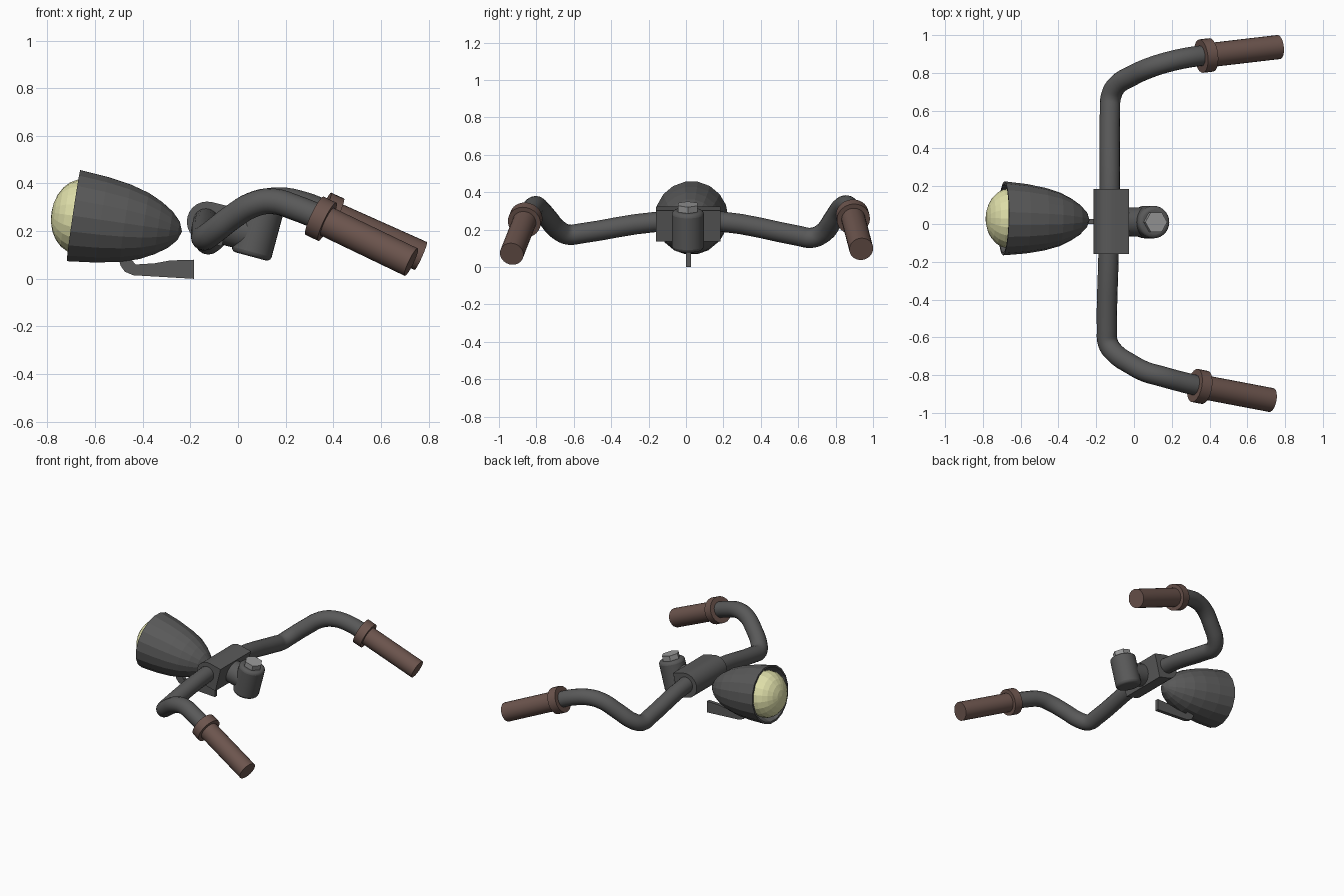
import bpy, bmesh, math
from mathutils import Vector, Matrix

if "Cube" in bpy.data.objects:
    bpy.data.objects.remove(bpy.data.objects["Cube"])


def material(name, rgb):
    m = bpy.data.materials.new(name)
    m.diffuse_color = (*rgb, 1)
    m.use_nodes = True
    m.node_tree.nodes["Principled BSDF"].inputs["Base Color"].default_value = m.diffuse_color
    return m


DARK = material("dark_metal", (0.10, 0.10, 0.10))
BROWN = material("brown_rubber", (0.15, 0.09, 0.075))
YELLOW = material("pale_yellow", (0.74, 0.74, 0.40))
STEEL = material("steel", (0.32, 0.32, 0.32))


def finish(ob, mat, smooth=None, bevel=0):
    ob.data.materials.append(mat)
    bpy.ops.object.select_all(action='DESELECT')
    ob.select_set(True)
    bpy.context.view_layer.objects.active = ob
    if bevel:
        b = ob.modifiers.new("bevel", 'BEVEL')
        b.width, b.segments, b.limit_method = bevel, 3, 'ANGLE'
        b.angle_limit = math.radians(50)
    if smooth:
        bpy.ops.object.shade_smooth_by_angle(angle=math.radians(smooth))
    return ob


def from_bmesh(name, bm):
    bmesh.ops.recalc_face_normals(bm, faces=bm.faces)
    me = bpy.data.meshes.new(name)
    bm.to_mesh(me)
    bm.free()
    ob = bpy.data.objects.new(name, me)
    bpy.context.collection.objects.link(ob)
    return ob


def rod(name, a, b, r, mat, sides=24, smooth=35, bevel=0):
    a, b = Vector(a), Vector(b)
    bm = bmesh.new()
    rot = (b - a).to_track_quat('Z', 'Y').to_matrix().to_4x4()
    bmesh.ops.create_cone(bm, cap_ends=True, segments=sides, radius1=r, radius2=r,
                          depth=(b - a).length, matrix=Matrix.Translation((a + b) / 2) @ rot)
    return finish(from_bmesh(name, bm), mat, smooth, bevel)


def extrude_xz(name, pts, y0, y1, mat, smooth=None):
    bm = bmesh.new()
    f = bm.faces.new([bm.verts.new((x, y0, z)) for x, z in pts])
    new = bmesh.ops.extrude_face_region(bm, geom=[f])["geom"]
    bmesh.ops.translate(bm, vec=(0, y1 - y0, 0),
                        verts=[v for v in new if isinstance(v, bmesh.types.BMVert)])
    return finish(from_bmesh(name, bm), mat, smooth)


# Bent handlebar tube
path = [(.36, -.862, .25), (.25, -.835, .295), (.14, -.805, .326), (.06, -.782, .31),
        (-.02, -.74, .262), (-.10, -.685, .20), (-.138, -.63, .173), (-.143, -.56, .18),
        (-.135, -.17, .24), (-.128, .18, .244), (-.127, .60, .167), (-.123, .67, .156),
        (-.095, .73, .18), (-.01, .785, .25), (.08, .826, .312), (.17, .855, .33),
        (.28, .88, .31), (.39, .895, .265)]
cu = bpy.data.curves.new("tube_path", 'CURVE')
cu.dimensions, cu.bevel_depth, cu.bevel_resolution, cu.resolution_u = '3D', .054, 6, 4
sp = cu.splines.new('BEZIER')
sp.bezier_points.add(len(path) - 1)
for bp, p in zip(sp.bezier_points, path):
    bp.co = p
    bp.handle_left_type = bp.handle_right_type = 'AUTO'
tube = bpy.data.objects.new("handlebar_tube", cu)
bpy.context.collection.objects.link(tube)
tube.select_set(True)
bpy.context.view_layer.objects.active = tube
bpy.ops.object.convert(target='MESH')
finish(bpy.context.object, DARK, 40)

# Grips with a collar at the inner end
for side, a, b in (("left", (.348, -.86, .252), (.727, -.932, .07)),
                   ("right", (.382, .892, .268), (.767, .937, .096))):
    a, b = Vector(a), Vector(b)
    d = (b - a).normalized()
    rod(side + "_grip", a, b, .064, BROWN)
    rod(side + "_grip_collar", a - d * .03, a + d * .03, .089, BROWN)

# Clamp: D-shaped section, tilted with the stem
tilt = math.radians(-14)
c, s = math.cos(tilt), math.sin(tilt)
dee = [(.08, -.085), (.08, .085)] + [
    (-.005 + .085 * math.cos(t), .085 * math.sin(t))
    for t in (math.pi * (.5 + i / 12) for i in range(13))]
dee = [(-.125 + x * c - z * s, .238 + x * s + z * c) for x, z in dee]
extrude_xz("bar_clamp", dee, -.16, .185, DARK, 35)

# Stem post, neck and hex bolt
up = Vector((.26, 0, .965))
base = Vector((.053, .01, .094))
rod("stem_neck", (-.10, .012, .232), (.075, .01, .185), .077, DARK)
rod("stem_post", base, base + up * .215, .086, DARK, 28, 35, .02)
rod("stem_bolt", base + up * .20, base + up * .25, .06, STEEL, 6, None)

# Headlamp shell: lathed profile with hollow mouth
profile = [(.09, 0), (.09, .15), (0, .183), (0, .196), (.12, .184), (.22, .166), (.30, .142),
           (.36, .112), (.41, .078), (.445, .04), (.46, 0)]
axis = Vector((.988, -.02, -.145))
place = Matrix.Translation((-.69, .03, .265)) @ axis.to_track_quat('Z', 'Y').to_matrix().to_4x4()
bm = bmesh.new()
vs = [bm.verts.new((r, 0, h)) for h, r in profile]
es = [bm.edges.new(p) for p in zip(vs, vs[1:])]
bmesh.ops.spin(bm, geom=vs + es, cent=(0, 0, 0), axis=(0, 0, 1), angle=math.tau, steps=18)
bmesh.ops.remove_doubles(bm, verts=bm.verts, dist=.0005)
bm.transform(place)
finish(from_bmesh("headlamp_shell", bm), DARK)

# Lens
bm = bmesh.new()
bmesh.ops.create_uvsphere(bm, u_segments=20, v_segments=12, radius=.157)
bm.transform(place @ Matrix.Translation((0, 0, .025)) @ Matrix.Diagonal((1, 1, .76, 1)))
finish(from_bmesh("headlamp_lens", bm), YELLOW)

# Thin bracket under the lamp
bracket = [(-.50, .085), (-.493, .055), (-.475, .03), (-.44, .015), (-.185, 0), (-.185, .08),
           (-.285, .077), (-.35, .065), (-.43, .06), (-.45, .085)]
extrude_xz("lamp_bracket", bracket, .001, .026, DARK)
